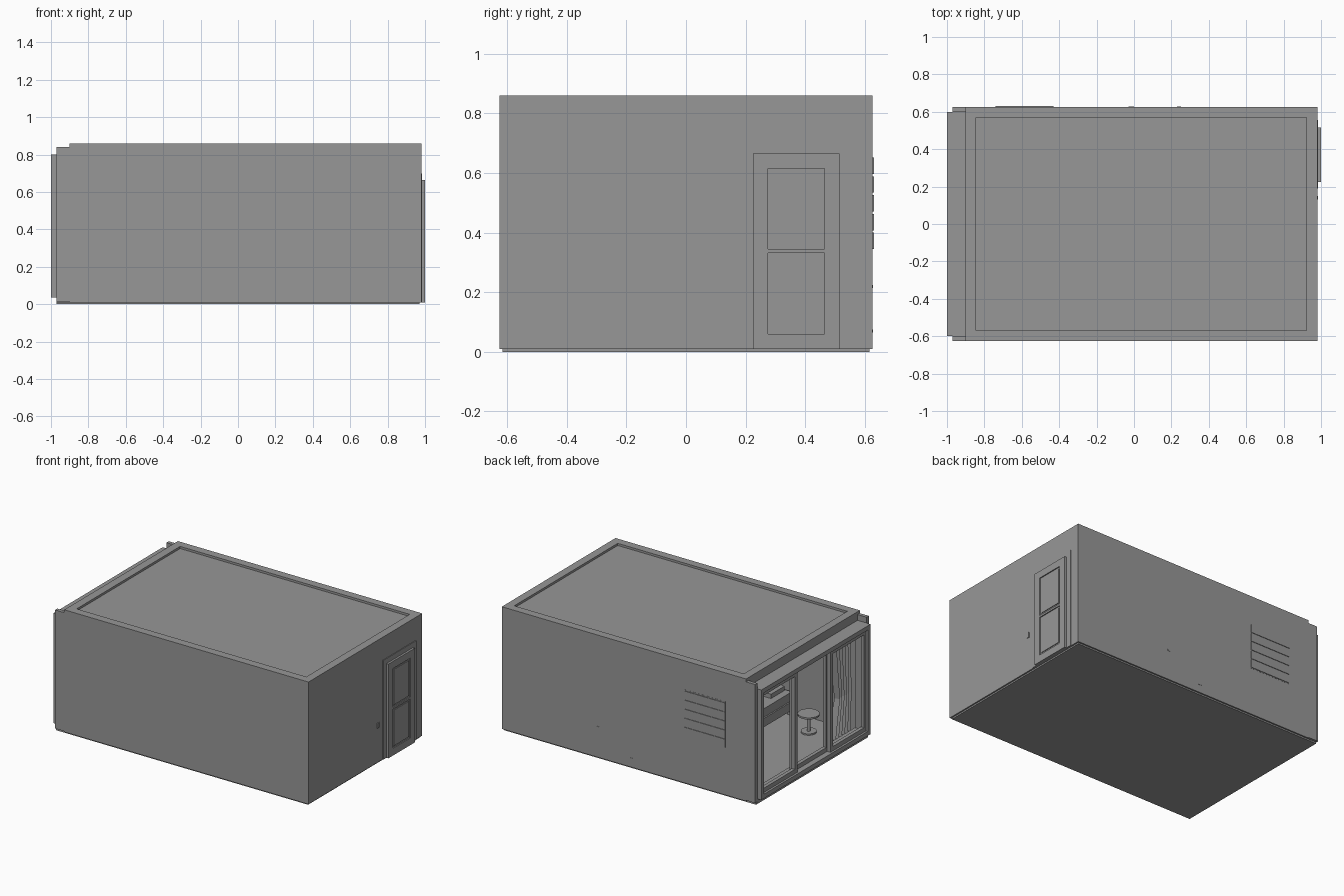
import bpy, bmesh, math
from mathutils import Vector

old = bpy.data.objects.get("Cube")
if old:
    bpy.data.objects.remove(old, do_unlink=True)

grey = bpy.data.materials.new("plain grey")
grey.use_nodes = True
COLOUR = (0.31, 0.31, 0.31, 1)
grey.diffuse_color = COLOUR
grey.node_tree.nodes["Principled BSDF"].inputs["Base Color"].default_value = COLOUR


def finish(name, bm):
    mesh = bpy.data.meshes.new(name)
    bmesh.ops.recalc_face_normals(bm, faces=bm.faces)
    bm.to_mesh(mesh)
    bm.free()
    mesh.materials.append(grey)
    obj = bpy.data.objects.new(name, mesh)
    bpy.context.collection.objects.link(obj)
    return obj


def add_box(bm, x, y, z):
    """Box from (min, max) pairs."""
    verts = bmesh.ops.create_cube(bm, size=1)["verts"]
    for v in verts:
        v.co = Vector([a + (c + 0.5) * (b - a) for c, (a, b) in zip(v.co, (x, y, z))])
    return verts


def boxes(name, *parts):
    bm = bmesh.new()
    for part in parts:
        add_box(bm, *part)
    return finish(name, bm)


def frame(bm, x, y, z, w):
    """Rectangular frame of bar width w in the YZ plane."""
    for side in ((y[0], y[0] + w), (y[1] - w, y[1])):
        add_box(bm, x, side, z)
    for bar in ((z[0], z[0] + w), (z[1] - w, z[1])):
        add_box(bm, x, (y[0] + w, y[1] - w), bar)


W, BACK, OPEN = 0.625, 0.98, -0.97    # half width, door wall, window end

# Room shell
boxes("base_plate", ((OPEN, 0.97), (-0.615, 0.615), (0, 0.01)))
boxes("floor_slab", ((OPEN, BACK - 0.03), (-0.6, 0.6), (0.01, 0.025)))
for label, s in (("left", 1), ("right", -1)):
    y = tuple(sorted((s * 0.6, s * W)))
    boxes(label + "_wall", ((-0.9, BACK), y, (0.01, 0.8)),
          ((OPEN, -0.9), y, (0.015, 0.84)))
boxes("door_wall", ((BACK - 0.03, BACK), (-0.6, 0.6), (0.01, 0.8)))

# Roof with a shallow recess inside a rim
bm = bmesh.new()
add_box(bm, (-0.9, BACK), (-W, W), (0.8, 0.86))
bm.normal_update()
top = [f for f in bm.faces if f.normal.z > 0.9]
bmesh.ops.inset_region(bm, faces=top, thickness=0.08)
inner = bmesh.ops.extrude_face_region(bm, geom=top)["geom"]
bmesh.ops.delete(bm, geom=top, context="FACES")
bmesh.ops.translate(bm, verts=[g for g in inner if isinstance(g, bmesh.types.BMVert)],
                    vec=(0, 0, -0.015))
finish("roof", bm)

# Window wall: outer frame and three staggered sashes
bm = bmesh.new()
frame(bm, (-1.0, -0.9), (-0.6, 0.6), (0.035, 0.8), 0.03)
add_box(bm, (OPEN, -0.9), (-0.6, 0.6), (0.02, 0.035))
finish("window_frame", bm)
bm = bmesh.new()
for i in range(3):
    y0 = -0.57 + i * 0.38
    x0 = -0.985 + 0.025 * (i % 2)
    frame(bm, (x0, x0 + 0.025), (y0 - 0.01, y0 + 0.39), (0.065, 0.77), 0.03)
finish("window_sashes", bm)

# Entrance door with two beaded panels
boxes("door_casing", ((BACK, 0.985), (0.19, 0.555), (0.01, 0.7)))
bm = bmesh.new()
add_box(bm, (0.985, 0.993), (0.225, 0.515), (0.01, 0.665))
frame(bm, (0.993, 1.0), (0.225, 0.515), (0.01, 0.665), 0.05)
add_box(bm, (0.993, 1.0), (0.275, 0.465), (0.332, 0.345))
for z in ((0.06, 0.332), (0.345, 0.615)):
    add_box(bm, (0.993, 0.998), (0.287, 0.453), (z[0] + 0.012, z[1] - 0.012))
finish("door", bm)
boxes("switch_plate", ((BACK, 0.985), (0.13, 0.15), (0.25, 0.285)))

# Louvred vent on the long wall
vent = [((-0.74, -0.43), (W, 0.626), (0.34, 0.66))]
vent += [((-0.74, -0.43), (0.626, 0.63), (0.345 + i * 0.063, 0.4 + i * 0.063)) for i in range(5)]
boxes("wall_vent", *vent)
boxes("wall_sockets", ((-0.03, 0.0), (W, 0.627), (0.065, 0.075)),
      ((0.23, 0.25), (W, 0.627), (0.215, 0.225)))

# Bed against the right wall
boxes("bed", ((-0.42, 0.2), (-0.59, -0.1), (0.06, 0.12)),
      ((-0.41, 0.19), (-0.58, -0.11), (0.12, 0.18)))
boxes("pillows", *[((x, x + 0.22), (-0.57, -0.42), (0.18, 0.21)) for x in (-0.36, -0.08)])
boxes("bed_legs", *[((x, x + 0.03), (y, y + 0.03), (0.025, 0.06))
                    for x in (-0.42, 0.17) for y in (-0.59, -0.13)])

# Round side table
bm = bmesh.new()
for r, z, h in ((0.07, 0.15, 0.012), (0.012, 0.088, 0.125), (0.05, 0.03, 0.01)):
    disc = bmesh.ops.create_cone(bm, cap_ends=True, segments=24, radius1=r, radius2=r, depth=h)
    bmesh.ops.translate(bm, verts=disc["verts"], vec=(-0.65, -0.42, z))
finish("side_table", bm)

# Gathered curtains at both ends of the window
for label, s in (("left", 1), ("right", -1)):
    bm = bmesh.new()
    rows = []
    for z, spread in ((0.03, 1), (0.3, 0.75), (0.76, 1)):
        rows.append([bm.verts.new((-0.85 + 0.018 * math.cos(i * math.pi / 2),
                                   s * (0.59 - 0.2 * spread * i / 24), z)) for i in range(25)])
    for low, high in zip(rows, rows[1:]):
        for i in range(24):
            bm.faces.new((low[i], low[i + 1], high[i + 1], high[i]))
    curtain = finish(label + "_curtain", bm)
    solid = curtain.modifiers.new("thickness", "SOLIDIFY")
    solid.thickness = 0.004
